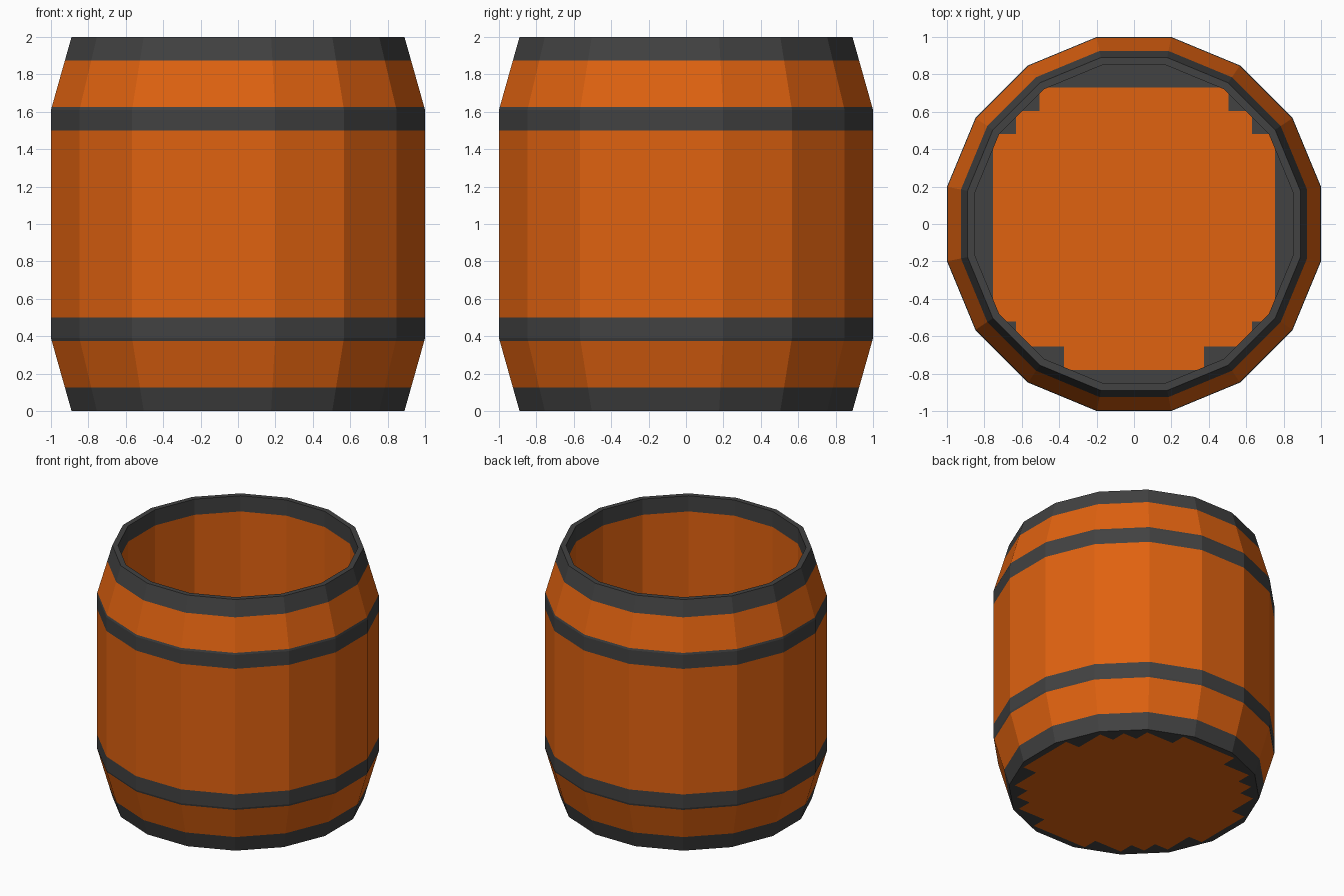
import bpy, bmesh, math

if "Cube" in bpy.data.objects:
    bpy.data.objects.remove(bpy.data.objects["Cube"])

SIDES = 16
APO = math.cos(math.pi / SIDES)          # apothem / corner radius


def material(name, rgb):
    m = bpy.data.materials.new(name)
    m.diffuse_color = (*rgb, 1)
    m.use_nodes = True
    m.node_tree.nodes["Principled BSDF"].inputs["Base Color"].default_value = m.diffuse_color
    return m


wood = material("orange_wood", (0.745, 0.122, 0.005))
iron = material("dark_iron", (0.054, 0.054, 0.054))


def ring(bm, apothem, z):
    """Sixteen-sided loop with a flat side facing each axis."""
    r = apothem / APO
    return [bm.verts.new((r * math.cos((i + 0.5) * math.tau / SIDES),
                          r * math.sin((i + 0.5) * math.tau / SIDES), z))
            for i in range(SIDES)]


def finish(bm, name):
    me = bpy.data.meshes.new(name)
    bm.to_mesh(me)
    bm.free()
    me.materials.append(wood)
    me.materials.append(iron)
    ob = bpy.data.objects.new(name, me)
    bpy.context.collection.objects.link(ob)
    return ob


def lathe(name, profile):
    """Profile rows: apothem, z, material of the strip that follows."""
    bm = bmesh.new()
    loops = [ring(bm, a, z) for a, z, _ in profile]
    for lo, hi, (_, _, mat) in zip(loops, loops[1:], profile):
        for i in range(SIDES):
            j = (i + 1) % SIDES
            bm.faces.new((lo[i], lo[j], hi[j], hi[i])).material_index = mat
    return finish(bm, name)


def slope(z):
    """Apothem of the outer wall at height z."""
    d = min(z, 2 - z)
    return 0.89 + 0.11 * min(d / 0.39, 1)


def disc(name, apothem, z, up, xs, ys, is_wood):
    """Flat disc cut along grid lines and coloured by a rule."""
    bm = bmesh.new()
    loop = ring(bm, apothem, z)
    bm.faces.new(loop if up else loop[::-1])
    for axis, cuts in ((0, xs), (1, ys)):
        for c in cuts:
            co, no = [0, 0, z], [0, 0, 0]
            co[axis], no[axis] = c, 1
            bmesh.ops.bisect_plane(bm, geom=bm.verts[:] + bm.edges[:] + bm.faces[:],
                                   plane_co=co, plane_no=no)
    for f in bm.faces:
        c = f.calc_center_median()
        f.material_index = 0 if is_wood(c.x, c.y) else 1
    return finish(bm, name)


# Staved outer wall with four flush hoops
outer = [(0, 1), (0.125, 0), (0.375, 1), (0.39, 1), (0.5, 0),
         (1.5, 1), (1.61, 1), (1.625, 0), (1.875, 1), (2, 1)]
rows = [(slope(z), z, m) for z, m in outer]

# Rim and straight inner wall, edged in iron at both ends
rows += [(0.85, 2, 1), (0.85, 1.875, 0), (0.85, 0.165, 1), (0.85, 0.04, 1)]
lathe("barrel_wall", rows)


# Inside floor: wood with stepped iron corners
def floor_wood(x, y):
    x = abs(x)
    if x > 0.755 or y > 0.73 or y < -0.78:
        return False
    if 0.605 < y and 0.505 < x < 0.63 or 0.48 < y < 0.605 and x > 0.63:
        return x * 0.707 + y * 0.707 > 0.85
    return not (y < -0.655 and x > 0.375 or y < -0.52 and x > 0.63)


disc("inside_floor", 0.85, 0.04, True,
     [s * v for s in (-1, 1) for v in (0.375, 0.505, 0.63, 0.755)],
     (-0.78, -0.655, -0.52, 0.48, 0.605, 0.73), floor_wood)


# Underside: wood with a stepped edge inside an iron ring
STEP = 0.12


def base_wood(x, y):
    far = [math.ceil(abs(v) / STEP) * STEP for v in (x, y)]
    return math.hypot(*far) < 0.875


grid = [i * STEP for i in range(-7, 8)]
disc("underside", 0.89, 0, False, grid, grid, base_wood)
